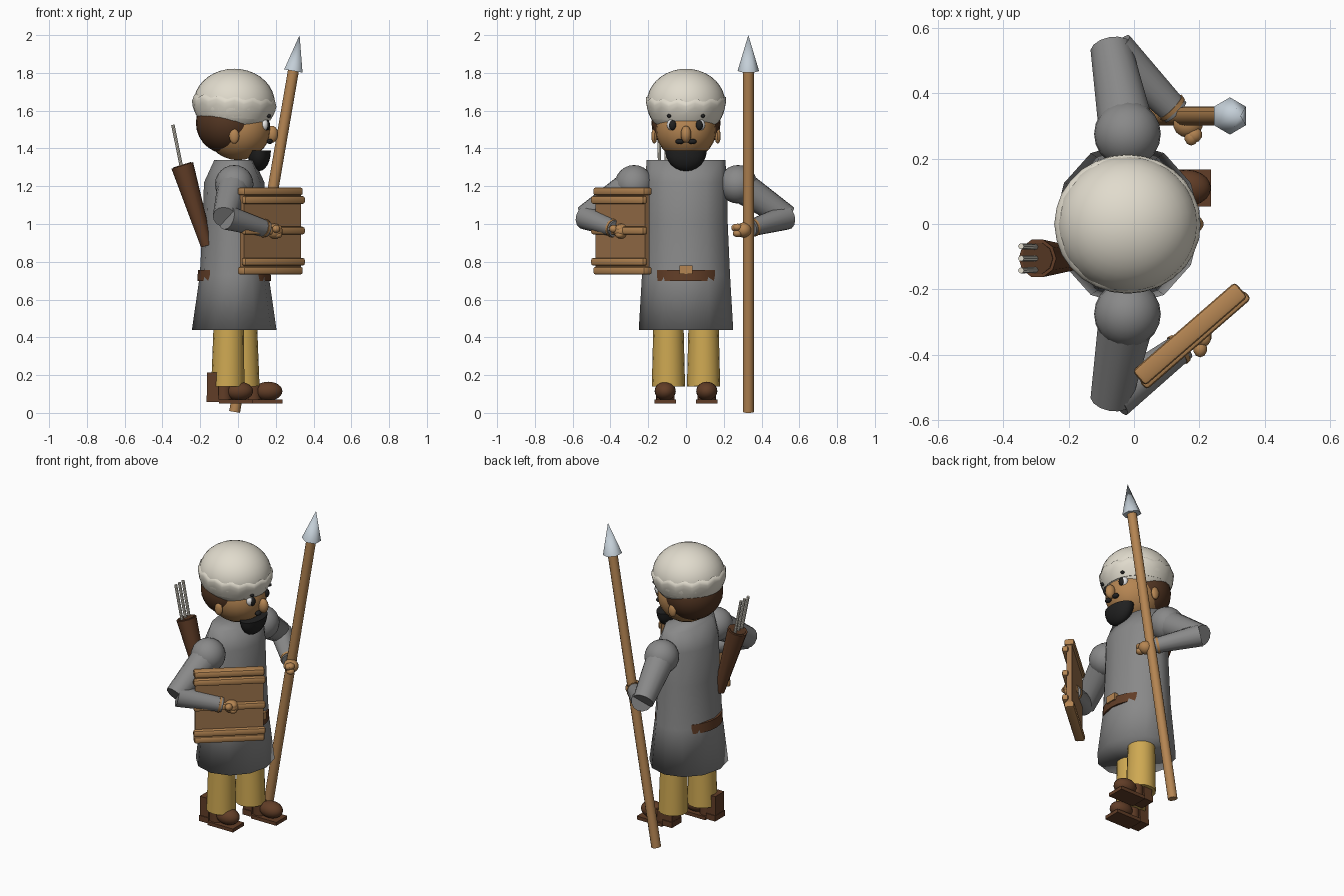
import bpy, bmesh, math
from mathutils import Vector, Matrix

cube = bpy.data.objects.get("Cube")
if cube:
    bpy.data.objects.remove(cube, do_unlink=True)


def material(name, r, g, b):
    m = bpy.data.materials.new(name)
    m.use_nodes = True
    col = (r, g, b, 1)
    m.diffuse_color = col
    m.node_tree.nodes["Principled BSDF"].inputs["Base Color"].default_value = col
    return m


CLOTH = material("grey cloth", .25, .25, .25)
CREAM = material("cream wool", .75, .71, .61)
SKIN = material("warm tan", .46, .235, .085)
BOARD = material("board wood", .33, .17, .07)
GOLD = material("mustard cloth", .62, .395, .085)
LEATHER = material("brown leather", .12, .047, .02)
HAIR = material("dark brown hair", .085, .036, .016)
BLACK = material("black", .015, .015, .015)
STEEL = material("pale steel", .55, .62, .68)
WHITE = material("white", .85, .85, .85)


def finish(name, bm, mat, smooth=40):
    bmesh.ops.recalc_face_normals(bm, faces=bm.faces[:])
    me = bpy.data.meshes.new(name)
    bm.to_mesh(me)
    bm.free()
    me.materials.append(mat)
    ob = bpy.data.objects.new(name, me)
    bpy.context.collection.objects.link(ob)
    if smooth:
        bpy.ops.object.select_all(action='DESELECT')
        ob.select_set(True)
        bpy.context.view_layer.objects.active = ob
        bpy.ops.object.shade_smooth_by_angle(angle=math.radians(smooth))
    return ob


def rod(name, p, q, r1, r2, mat, n=12, smooth=40, turn=0):
    """Tapered cylinder between two points."""
    p, q = Vector(p), Vector(q)
    d = q - p
    bm = bmesh.new()
    bmesh.ops.create_cone(bm, cap_ends=True, segments=n, radius1=r1, radius2=r2, depth=d.length)
    rot = d.to_track_quat('Z', 'Y').to_matrix().to_4x4() @ Matrix.Rotation(turn, 4, 'Z')
    bm.transform(Matrix.Translation((p + q) / 2) @ rot)
    return finish(name, bm, mat, smooth)


def ball(name, loc, size, mat, seg=20, lower_half=False):
    bm = bmesh.new()
    bmesh.ops.create_uvsphere(bm, u_segments=seg, v_segments=seg // 2 + 2, radius=1)
    if lower_half:
        bmesh.ops.bisect_plane(bm, geom=bm.verts[:] + bm.edges[:] + bm.faces[:],
                               plane_co=(0, 0, 0), plane_no=(0, 0, 1), clear_outer=True)
        bmesh.ops.holes_fill(bm, edges=[e for e in bm.edges if e.is_boundary])
    bm.transform(Matrix.Translation(loc) @ Matrix.Diagonal((*size, 1)))
    return finish(name, bm, mat)


def box(name, loc, size, mat, yaw=0, bevel=0):
    bm = bmesh.new()
    bmesh.ops.create_cube(bm, size=1, matrix=Matrix.Diagonal((*size, 1)))
    if bevel:
        bmesh.ops.bevel(bm, geom=bm.edges[:], offset=bevel, segments=2, affect='EDGES', profile=.5)
    bm.transform(Matrix.Translation(loc) @ Matrix.Rotation(yaw, 4, 'Z'))
    return finish(name, bm, mat, 30 if bevel else 0)


def loft(name, rings, n, mat, smooth=40, wave=lambda i, k: 0, matrix=Matrix()):
    """Stack of elliptical rings (z, half x, half y), capped at both ends."""
    bm = bmesh.new()
    rows = []
    for k, (z, rx, ry) in enumerate(rings):
        angles = [2 * math.pi * i / n for i in range(n)]
        rows.append([bm.verts.new((rx * math.cos(a), ry * math.sin(a), z + wave(i, k)))
                     for i, a in enumerate(angles)])
    for lo, hi in zip(rows, rows[1:]):
        for i in range(n):
            j = (i + 1) % n
            bm.faces.new((lo[i], lo[j], hi[j], hi[i]))
    bm.faces.new(rows[0])
    bm.faces.new(rows[-1])
    bm.transform(matrix)
    return finish(name, bm, mat, smooth)


# Twelve-sided tunic, softly shaded all over
middle = Matrix.Translation((-.02, 0, 0))
profile = [(.44, .224, .25), (.73, .182, .233), (1, .168, .221), (1.22, .16, .217), (1.34, .105, .208)]
loft("tunic", profile, 12, CLOTH, 180, matrix=middle)

# Belt that sinks into the tunic at the sides, and buckle
loft("belt", [(.698, .195, .209), (.757, .192, .207)], 24, LEATHER, matrix=middle)
box("buckle", (.155, 0, .758), (.05, .07, .045), SKIN)

# Legs and boots, left foot forward
for side, name, shift in ((1, "left", .155), (-1, "right", 0)):
    y = side * .093
    x = .02 if side > 0 else -.048
    rod(name + "_trouser", (x + side * .006, y, .14), (x, y, .55), .088, .078, GOLD, 16)
    yf = side * .11
    box(name + "_sole", (-.01 + shift, yf, .061), (.18, .112, .022), LEATHER)
    box(name + "_heel", (-.133 + shift, yf, .075), (.066, .1, .036), LEATHER)
    box(name + "_boot_back", (-.133 + shift, yf, .15), (.062, .09, .13), LEATHER)
    rod(name + "_ankle", (-.075 + shift, yf, .07), (-.075 + shift, yf, .145), .045, .045, LEATHER)
    ball(name + "_toe", (.005 + shift, yf, .115), (.075, .056, .05), LEATHER)

# Arms and hands
for side, name in ((1, "left"), (-1, "right")):
    shoulder = (-.02, side * .275, 1.21)
    elbow = Vector((-.07, side * .536, 1.035))
    hand = Vector((.165, .305, .968) if side > 0 else (.192, -.342, .962))
    ball(name + "_shoulder", shoulder, (.102, .102, .102), CLOTH)
    rod(name + "_upper_arm", shoulder, elbow, .088, .064, CLOTH, 14)
    wrist = elbow.lerp(hand, .84)
    rod(name + "_forearm", elbow + Vector((.01, -.005 * side, 0)), wrist, .066, .045, CLOTH, 14)
    rod(name + "_cuff", elbow.lerp(hand, .77), elbow.lerp(hand, .81), .051, .049, SKIN, 14)
    ball(name + "_palm", hand, (.046, .042, .04), SKIN, 14)
    ball(name + "_thumb", hand + Vector((.01, -.04, .012)), (.022, .026, .021), SKIN, 10)
    for i in range(2):
        tip = hand + Vector((.018, -.02 - .012 * side, .014 - .032 * i))
        ball(f"{name}_finger_{i + 1}", tip, (.026, .026, .02), SKIN, 10)

# Head and face
ball("head", (0, 0, 1.5), (.172, .16, .162), SKIN, 24)
ball("hair", (-.055, 0, 1.535), (.168, .183, .165), HAIR, 24)
ball("nose", (.18, 0, 1.475), (.033, .028, .045), SKIN, 14)
ball("beard", (.112, 0, 1.388), (.062, .11, .108), BLACK, 20, True)
for side, name in ((1, "left"), (-1, "right")):
    ball(name + "_ear", (-.02, side * .168, 1.465), (.027, .016, .04), SKIN, 12)
    ball(name + "_eye_white", (.138, side * .073, 1.525), (.024, .028, .032), WHITE, 14)
    ball(name + "_pupil", (.153, side * .071, 1.523), (.017, .02, .027), BLACK, 12)
    ball(name + "_moustache", (.168, side * .033, 1.437), (.016, .024, .014), BLACK, 12)
    ball(name + "_brow", (.163, side * .09, 1.572), (.012, .012, .01), BLACK, 10)

# Cap with a scalloped band
tilt = Matrix.Translation((-.02, 0, 1.64)) @ Matrix.Rotation(math.radians(4), 4, 'Y')
ball("cap_dome", (-.02, 0, 1.64), (.215, .208, .182), CREAM, 32)
band = [(-.078, .197, .188), (-.05, .211, .2), (-.02, .219, .209),
        (.005, .224, .213), (.022, .219, .211), (.038, .2, .195)]
zigzag = lambda i, k: (.009 if i % 2 else -.009) if k in (2, 3, 4) else 0
loft("cap_band", band, 28, CREAM, 60, zigzag, tilt)

# Spear
foot, neck, tip = (-.018, .33, .005), (.293, .33, 1.81), (.326, .33, 2)
rod("spear_shaft", foot, neck, .029, .029, SKIN, 12)
rod("spear_head", neck, tip, .057, 0, STEEL, 6, 65, math.pi / 6)

# Shield with rims and cross rails on the outer face
yaw = math.radians(41)
centre = Vector((.171, -.336, .965))
outward = Vector((math.sin(yaw), -math.cos(yaw), 0))
box("shield_board", centre, (.4, .032, .44), BOARD, yaw)
for z, name in ((.208, "top"), (-.212, "bottom")):
    box(name + "_shield_rim", centre + Vector((0, 0, z)), (.415, .06, .042), SKIN, yaw, .012)
for z, name in ((.162, "upper"), (0, "middle"), (-.165, "lower")):
    at = centre + outward * .024 + Vector((0, 0, z))
    box(name + "_shield_rail", at, (.424, .036, .042), SKIN, yaw, .012)

# Quiver and arrows
base, mouth = Vector((-.165, -.105, .885)), Vector((-.295, -.105, 1.31))
rod("quiver", base, mouth, .032, .06, LEATHER, 10)
axis = (mouth - base).normalized()
rod("quiver_opening", mouth, mouth + axis * .004, .05, .05, HAIR, 10)
for i in (-1, 0, 1):
    start = mouth + Vector((0, .035 * i, -.03))
    end = Vector((-.345, -.105 + .037 * i, 1.525))
    rod(f"arrow_{i + 2}", start, end, .009, .009, CREAM, 8)
